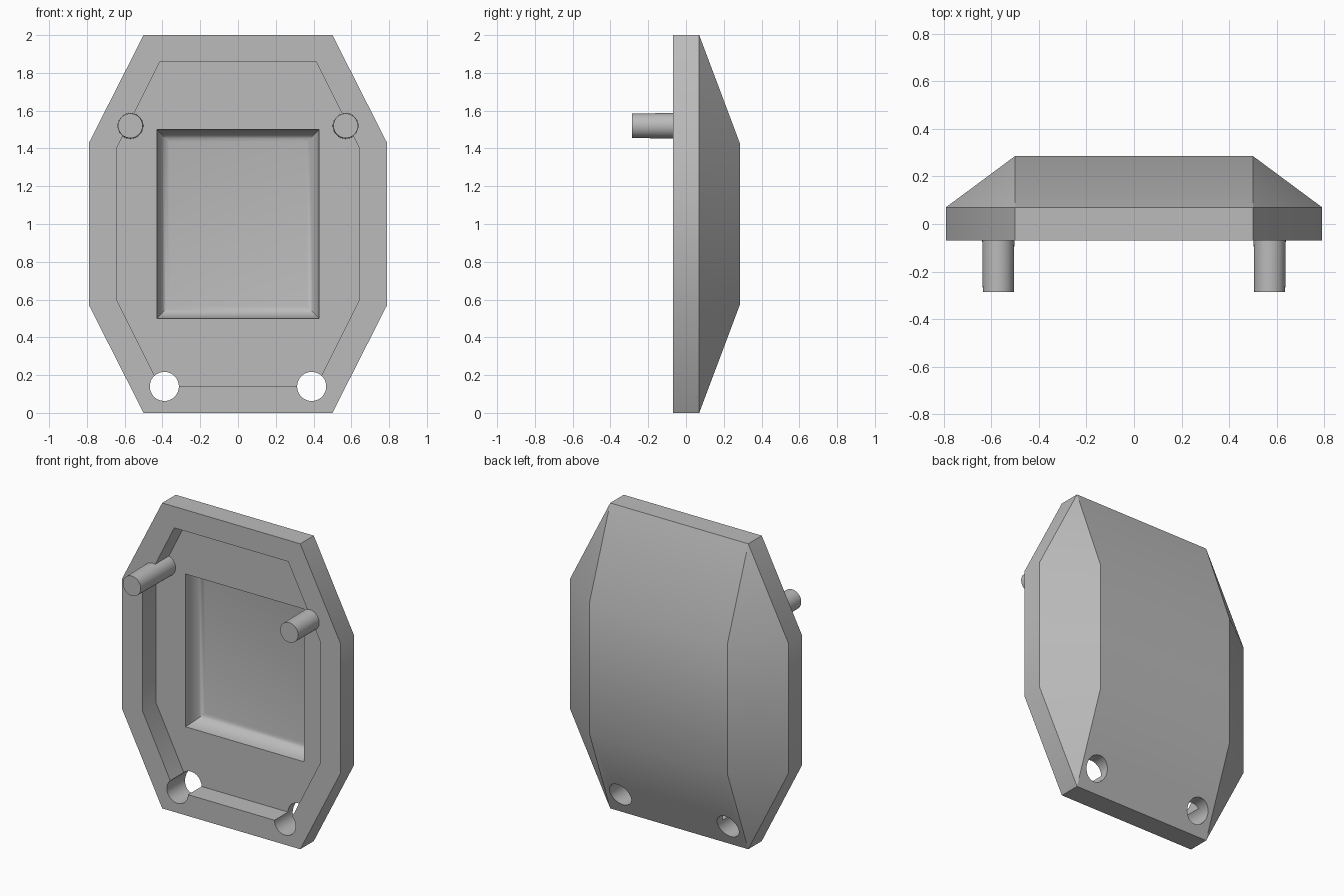
import bpy, bmesh
from math import radians, sin, cos, pi
from mathutils import Matrix

if "Cube" in bpy.data.objects:
    bpy.data.objects.remove(bpy.data.objects["Cube"], do_unlink=True)

grey = bpy.data.materials.new("plain grey")
grey.use_nodes = True
colour = (0.5, 0.5, 0.5, 1)
grey.diffuse_color = colour
grey.node_tree.nodes["Principled BSDF"].inputs["Base Color"].default_value = colour

MID = 1.0      # height of the centre line
FRONT, FLOOR, BACK = -0.07, 0.07, 0.285


def add_object(name, bm):
    bmesh.ops.recalc_face_normals(bm, faces=bm.faces[:])
    mesh = bpy.data.meshes.new(name)
    bm.to_mesh(mesh)
    bm.free()
    mesh.materials.append(grey)
    ob = bpy.data.objects.new(name, mesh)
    bpy.context.collection.objects.link(ob)
    return ob


def convex(name, quarter):
    """Convex solid from (x, y, height off centre) points mirrored both ways."""
    bm = bmesh.new()
    for x, y, h in quarter:
        for sx in (-1, 1):
            for sz in (-1, 1):
                bm.verts.new((sx * x, y, MID + sz * h))
    bmesh.ops.convex_hull(bm, input=bm.verts[:])
    bmesh.ops.dissolve_limit(bm, angle_limit=radians(0.5),
                             verts=bm.verts[:], edges=bm.edges[:])
    return add_object(name, bm)


def rod(name, x, z, y0, y1, r0, r1):
    """Round rod along y."""
    bm = bmesh.new()
    bmesh.ops.create_cone(bm, cap_ends=True, segments=40, radius1=r1,
                          radius2=r0, depth=y1 - y0)
    bmesh.ops.transform(bm, verts=bm.verts[:],
                        matrix=Matrix.Translation((x, (y0 + y1) / 2, z))
                        @ Matrix.Rotation(pi / 2, 4, 'X'))
    return add_object(name, bm)


def smooth(ob):
    bpy.ops.object.select_all(action='DESELECT')
    ob.select_set(True)
    bpy.context.view_layer.objects.active = ob
    bpy.ops.object.shade_smooth_by_angle(angle=radians(30))


# Eight-sided plate with sloping back
shell = convex("shell", [(0.5, FRONT, 1), (0.79, FRONT, 0.428),
                         (0.5, FLOOR, 1), (0.79, FLOOR, 0.428),
                         (0.5, BACK, 0.428)])

# Stepped recess in the front
cutters = [convex("recess_cutter", [(x, y, h) for y in (-0.2, FLOOR)
                                    for x, h in ((0.413, 0.86), (0.643, 0.4))])]

# Rectangular pocket with curved walls
steps = 6
pocket = [(0.43, 0.0, 0.5)]
for i in range(steps + 1):
    t = i / steps * pi / 2
    inset = 0.065 * (1 - cos(t))
    pocket.append((0.43 - inset, FLOOR + 0.11 * sin(t), 0.5 - inset))
cutters.append(convex("pocket_cutter", pocket))

# Two screw holes right through the lower rim
for side in (-1, 1):
    cutters.append(rod("hole_cutter", side * 0.39, 0.14, -0.4, 0.4, 0.077, 0.077))

for cutter in cutters:
    cut = shell.modifiers.new(cutter.name, 'BOOLEAN')
    cut.operation = 'DIFFERENCE'
    cut.solver = 'EXACT'
    cut.object = cutter
    bpy.context.view_layer.objects.active = shell
    bpy.ops.object.modifier_apply(modifier=cut.name)
    bpy.data.objects.remove(cutter, do_unlink=True)
smooth(shell)

# Locating pegs, standing on the recess floor
for side, label in ((1, "left"), (-1, "right")):
    smooth(rod(label + "_peg", side * 0.57, 1.52, -BACK, FLOOR + 0.01, 0.065, 0.069))
